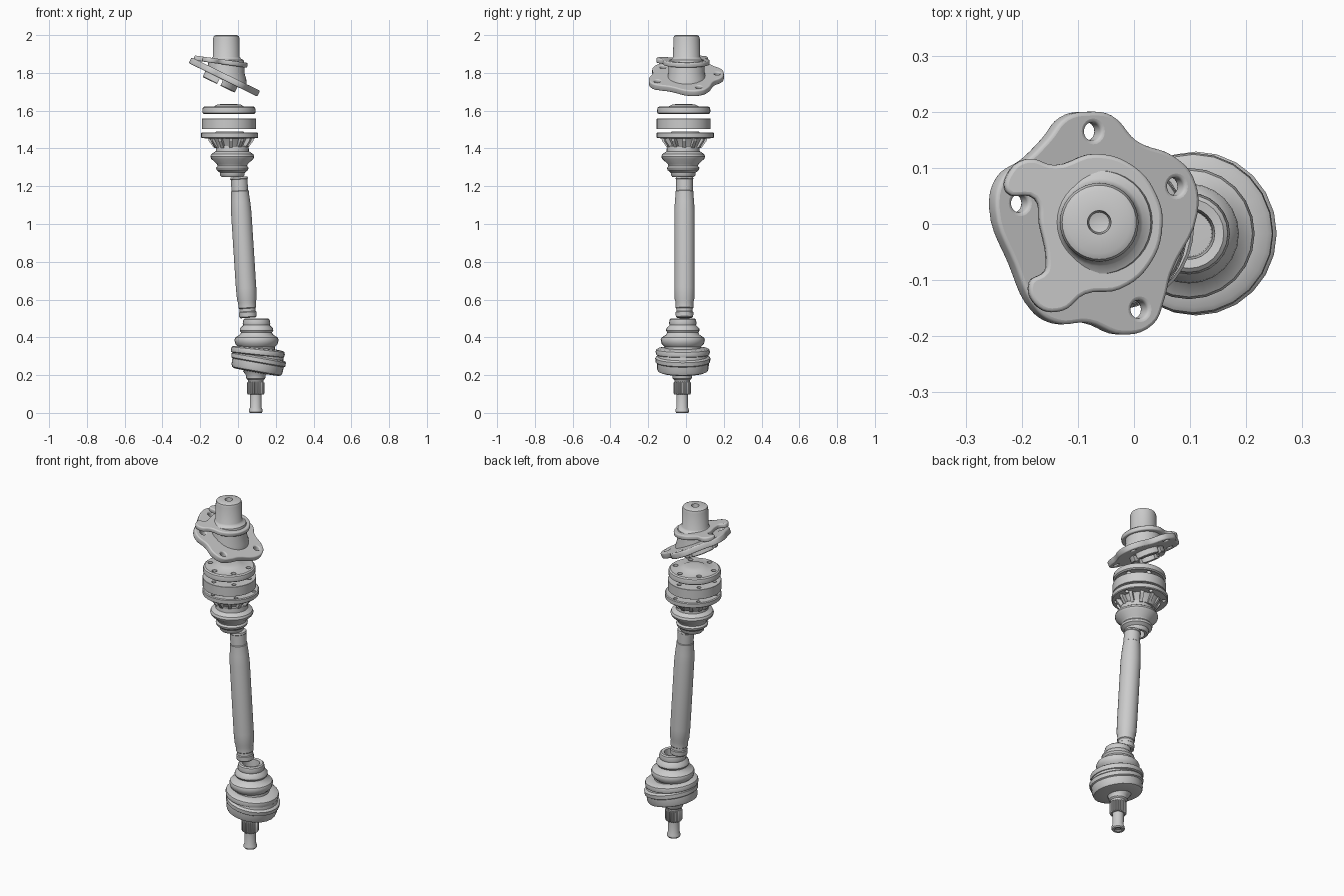
import bpy, bmesh
from math import sin, cos, pi, radians
from mathutils import Matrix, Vector

if "Cube" in bpy.data.objects:
    bpy.data.objects.remove(bpy.data.objects["Cube"])


def finish(ob, angle=35):
    ob.data.shade_smooth()
    ob.data.set_sharp_from_angle(angle=radians(angle))
    return ob


def lathe(name, profile, loc, segs=32, tilt=0, teeth=0, clip=None):
    """Revolve (radius, z) points; profiles off the axis close on themselves."""
    bm = bmesh.new()
    rings = []
    for r, z in profile:
        ring = []
        for i in range(segs):
            a = 2 * pi * i / segs
            k = r - teeth if (teeth and i % 4 > 1 and r > teeth) else r
            ring.append(bm.verts.new((k * cos(a), k * sin(a), z)))
        rings.append(ring)
    pairs = list(zip(rings, rings[1:]))
    if profile[0][0] > 0:
        pairs.append((rings[-1], rings[0]))
    for a, b in pairs:
        for i in range(segs):
            j = (i + 1) % segs
            bm.faces.new((a[i], a[j], b[j], b[i]))
    bmesh.ops.remove_doubles(bm, verts=bm.verts, dist=1e-5)
    if clip:
        cut = bmesh.ops.bisect_plane(bm, geom=bm.verts[:] + bm.edges[:] + bm.faces[:],
                                     plane_co=clip[0], plane_no=clip[1], clear_inner=True)
        edges = [e for e in cut['geom_cut'] if isinstance(e, bmesh.types.BMEdge)]
        bmesh.ops.holes_fill(bm, edges=edges)
    bmesh.ops.recalc_face_normals(bm, faces=bm.faces)
    me = bpy.data.meshes.new(name)
    bm.to_mesh(me)
    bm.free()
    ob = bpy.data.objects.new(name, me)
    ob.location = loc
    ob.rotation_euler[1] = radians(tilt)
    bpy.context.collection.objects.link(ob)
    return finish(ob)


def disc(name, r, z0, z1, loc, bev=0.004, segs=32, tilt=0):
    return lathe(name, [(0, z0), (r - bev, z0), (r, z0 + bev), (r, z1 - bev),
                        (r - bev, z1), (0, z1)], loc, segs, tilt)


def cut(ob, matrices, shape='cyl'):
    """Subtract unit cylinders or cubes placed by world matrices."""
    bm = bmesh.new()
    for m in matrices:
        if shape == 'cyl':
            bmesh.ops.create_cone(bm, cap_ends=True, segments=12, radius1=1, radius2=1, depth=1, matrix=m)
        else:
            bmesh.ops.create_cube(bm, size=1, matrix=m)
    me = bpy.data.meshes.new("cutter")
    bm.to_mesh(me)
    bm.free()
    c = bpy.data.objects.new("cutter", me)
    c.hide_render = True
    bpy.context.collection.objects.link(c)
    mod = ob.modifiers.new("cut", 'BOOLEAN')
    mod.object, mod.solver, mod.operation = c, 'EXACT', 'DIFFERENCE'
    mod.use_self = shape != 'cyl'
    bpy.context.view_layer.update()
    new = bpy.data.meshes.new_from_object(ob.evaluated_get(bpy.context.evaluated_depsgraph_get()))
    ob.modifiers.clear()
    ob.data = new
    bpy.data.objects.remove(c)
    return finish(ob)


def hole_ring(loc, n, radius, r, depth, phase=0):
    return [Matrix.Translation(Vector(loc) + Vector((radius * cos(2 * pi * i / n + phase),
            radius * sin(2 * pi * i / n + phase), 0))) @ Matrix.Diagonal((r, r, depth, 1)) for i in range(n)]


def plate(name, outline, holes, x0, z0, tilt, thick, hole_r):
    """Tilted cast plate from a smooth outline given in top view."""
    cu = bpy.data.curves.new(name, 'CURVE')
    cu.dimensions, cu.fill_mode, cu.resolution_u = '2D', 'BOTH', 5
    k = cos(radians(tilt))
    loops = [outline] + [[(x + hole_r * k * cos(a), y + hole_r * sin(a))
                          for a in (0, pi / 2, pi, 3 * pi / 2)] for x, y in holes]
    for pts in loops:
        sp = cu.splines.new('BEZIER')
        sp.bezier_points.add(len(pts) - 1)
        sp.use_cyclic_u = True
        for bp, (x, y) in zip(sp.bezier_points, pts):
            bp.co = ((x - x0) / k, y, 0)
            bp.handle_left_type = bp.handle_right_type = 'AUTO'
    bev = 0.007
    cu.extrude, cu.bevel_depth, cu.bevel_resolution, cu.offset = thick / 2 - bev, bev, 2, -bev
    tmp = bpy.data.objects.new("tmp", cu)
    bpy.context.collection.objects.link(tmp)
    bpy.context.view_layer.update()
    me = bpy.data.meshes.new_from_object(tmp.evaluated_get(bpy.context.evaluated_depsgraph_get()))
    bpy.data.objects.remove(tmp)
    ob = bpy.data.objects.new(name, me)
    ob.location, ob.rotation_euler = (x0, 0, z0), (0, radians(tilt), 0)
    bpy.context.collection.objects.link(ob)
    return finish(ob)


# Wheel hub: upright spigot and body, trimmed on the tilted mounting plate
T = 26
hub = (-0.062, 0.003, 0)
normal = Vector((sin(radians(T)), 0, cos(radians(T))))
lathe("hub_spigot", [(0, 1.965), (0.018, 1.97), (0.021, 2.0), (0.056, 2.0), (0.066, 1.995), (0.07, 1.982),
                     (0.071, 1.885), (0.078, 1.875), (0.092, 1.868), (0.096, 1.85), (0.096, 1.80),
                     (0.106, 1.765), (0.11, 1.65), (0, 1.65)], hub, 36, clip=((0, 0, 1.77), normal))
plate("mounting_plate",
      [(-.128, .19), (-.083, .2), (-.044, .193), (0, .148), (.067, .12), (.1, .084), (.108, .018),
       (.06, -.09), (.049, -.134), (.028, -.18), (-.026, -.197), (-.088, -.176), (-.142, -.177),
       (-.178, -.155), (-.219, -.071), (-.253, .027), (-.24, .084), (-.196, .116), (-.16, .152)],
      [(-.08, .165), (.068, .067), (.003, -.152), (-.15, -.122), (-.21, .037)], -0.075, 1.78, T, 0.034, 0.016)
plate("hub_collar",
      [(-.222, .095), (-.19, .116), (-.142, .105), (-.07, .125), (0, .102), (.04, .05), (.05, 0),
       (.028, -.071), (-.026, -.116), (-.088, -.125), (-.13, -.155), (-.172, -.148), (-.187, -.104),
       (-.16, -.084), (-.157, -.066), (-.169, 0), (-.178, .045), (-.228, .057)],
      [], -0.08, 1.858, 8, 0.026, 0.01)
# Slotted boss under the plate
base = Matrix.Translation((-0.078, 0, 1.787)) @ Matrix.Rotation(radians(T), 4, 'Y')
boss = lathe("hub_boss", [(0.06, -0.01), (0.096, -0.01), (0.096, -0.052), (0.092, -0.056), (0.06, -0.056)],
             base.translation, 32, T)
cut(boss, [base @ Matrix.Translation((0, 0, -0.05)) @ Matrix.Diagonal((a, b, 0.05, 1))
           for a, b in ((0.02, 0.3), (0.3, 0.02))], 'box')

# Upper joint: cover, bearing ring and flange
jc = Vector((-0.048, -0.012, 0))
cover = lathe("joint_cover", [(0, 1.59), (0.132, 1.582), (0.14, 1.588), (0.141, 1.604), (0.138, 1.616),
                              (0.13, 1.622), (0.08, 1.622), (0.062, 1.632), (0.03, 1.636), (0, 1.636)], jc, 36)
cut(cover, hole_ring(jc + Vector((0, 0, 1.6)), 6, 0.107, 0.014, 0.1, 0.3))
ring = disc("joint_ring", 0.143, 1.502, 1.558, jc, 0.001, 40)
cut(ring, hole_ring(jc + Vector((0, 0, 1.53)), 6, 0.112, 0.012, 0.1, 0.3)
    + [Matrix.Translation(jc + Vector((0, 0, 1.56))) @ Matrix.Diagonal((0.075, 0.075, 0.05, 1))])
fc = Vector((-0.044, -0.004, 0))
flange = lathe("boot_flange", [(0, 1.49), (0.072, 1.49), (0.078, 1.482), (0.146, 1.485), (0.151, 1.481),
                               (0.151, 1.459), (0.147, 1.455), (0.108, 1.452), (0.1, 1.44),
                               (0.082, 1.405), (0, 1.405)], fc, 36)
cut(flange, hole_ring(fc + Vector((0, 0, 1.47)), 6, 0.128, 0.011, 0.1, 0.3))

# Tapered ribs under the flange
bm = bmesh.new()
for i in range(12):
    a = 2 * pi * i / 12
    lo, hi = [], []
    for side, dst in ((-0.009, lo), (0.009, hi)):
        for r, z in ((0.07, 1.458), (0.122, 1.458), (0.118, 1.44), (0.09, 1.402), (0.07, 1.402)):
            dst.append(bm.verts.new((fc.x + 0.007 + r * cos(a) - side * sin(a),
                                     fc.y - 0.005 + r * sin(a) + side * cos(a), z)))
    bm.faces.new(lo)
    bm.faces.new(hi[::-1])
    for k in range(5):
        j = (k + 1) % 5
        bm.faces.new((lo[k], hi[k], hi[j], lo[j]))
bmesh.ops.recalc_face_normals(bm, faces=bm.faces)
me = bpy.data.meshes.new("flange_ribs")
bm.to_mesh(me)
bm.free()
bpy.context.collection.objects.link(bpy.data.objects.new("flange_ribs", me))

# Upper rubber boot, open at the lower mouth
lathe("upper_boot", [(0.04, 1.31), (0.044, 1.25), (0.058, 1.25), (0.064, 1.257), (0.066, 1.272), (0.083, 1.285),
                     (0.086, 1.297), (0.078, 1.307), (0.082, 1.318), (0.112, 1.345), (0.116, 1.357),
                     (0.111, 1.37), (0.088, 1.385), (0.086, 1.412), (0.04, 1.412)], (-0.03, -0.015, 0), 28)

# Drive shaft, leaning slightly from the upper to the lower joint
top, bot = Vector((0.005, -0.008, 1.25)), Vector((0.053, -0.008, 0.503))
lean = -3.68
lathe("drive_shaft", [(0, 0), (0.04, 0), (0.046, 0.006), (0.047, 0.03), (0.043, 0.034), (0.043, 0.05),
                      (0.047, 0.054), (0.047, 0.082), (0.052, 0.1), (0.054, 0.16), (0.054, 0.56),
                      (0.051, 0.615), (0.047, 0.66), (0.047, 0.672), (0.044, 0.675), (0.044, 0.735),
                      (0.047, 0.738), (0.045, 0.748), (0, 0.748)], bot, 28, lean)

# Lower rubber boot, open at the upper mouth
lc = (0.098, -0.017, 0)
lathe("lower_boot", [(0.042, 0.43), (0.046, 0.497), (0.062, 0.5), (0.069, 0.494), (0.073, 0.475), (0.07, 0.465),
                     (0.087, 0.447), (0.089, 0.436), (0.082, 0.425), (0.087, 0.415), (0.113, 0.398),
                     (0.117, 0.387), (0.112, 0.365), (0.097, 0.35), (0.1, 0.31), (0.04, 0.31)], lc, 24)
# Lower joint: clamp ring over a tilted housing
lathe("clamp_ring", [(0, -0.02), (0.13, -0.02), (0.141, -0.014), (0.144, 0), (0.141, 0.012),
                     (0.132, 0.018), (0.1, 0.022), (0, 0.022)], (0.105, -0.017, 0.323), 24, 6)
lathe("joint_housing", [(0, -0.05), (0.06, -0.052), (0.118, -0.05), (0.132, -0.044), (0.137, -0.03),
                        (0.138, 0.0), (0.145, 0.005), (0.146, 0.026), (0.14, 0.032), (0.132, 0.034),
                        (0.128, 0.05), (0, 0.05)], (0.106, -0.017, 0.265), 24, 10)

# Splined stub axle
sc = (0.094, -0.02, 0)
lathe("stub_axle", [(0, 0.008), (0.014, 0.006), (0.02, 0), (0.032, 0), (0.036, 0.006), (0.035, 0.018), (0.03, 0.03),
                    (0.031, 0.105), (0.04, 0.11), (0.04, 0.165), (0.042, 0.175), (0.05, 0.182),
                    (0.052, 0.2), (0.07, 0.225), (0, 0.225)], sc, 24)
lathe("stub_splines", [(0, 0.098), (0.042, 0.098), (0.046, 0.103), (0.046, 0.16), (0.042, 0.165), (0, 0.165)],
      sc, 96, teeth=0.006)
